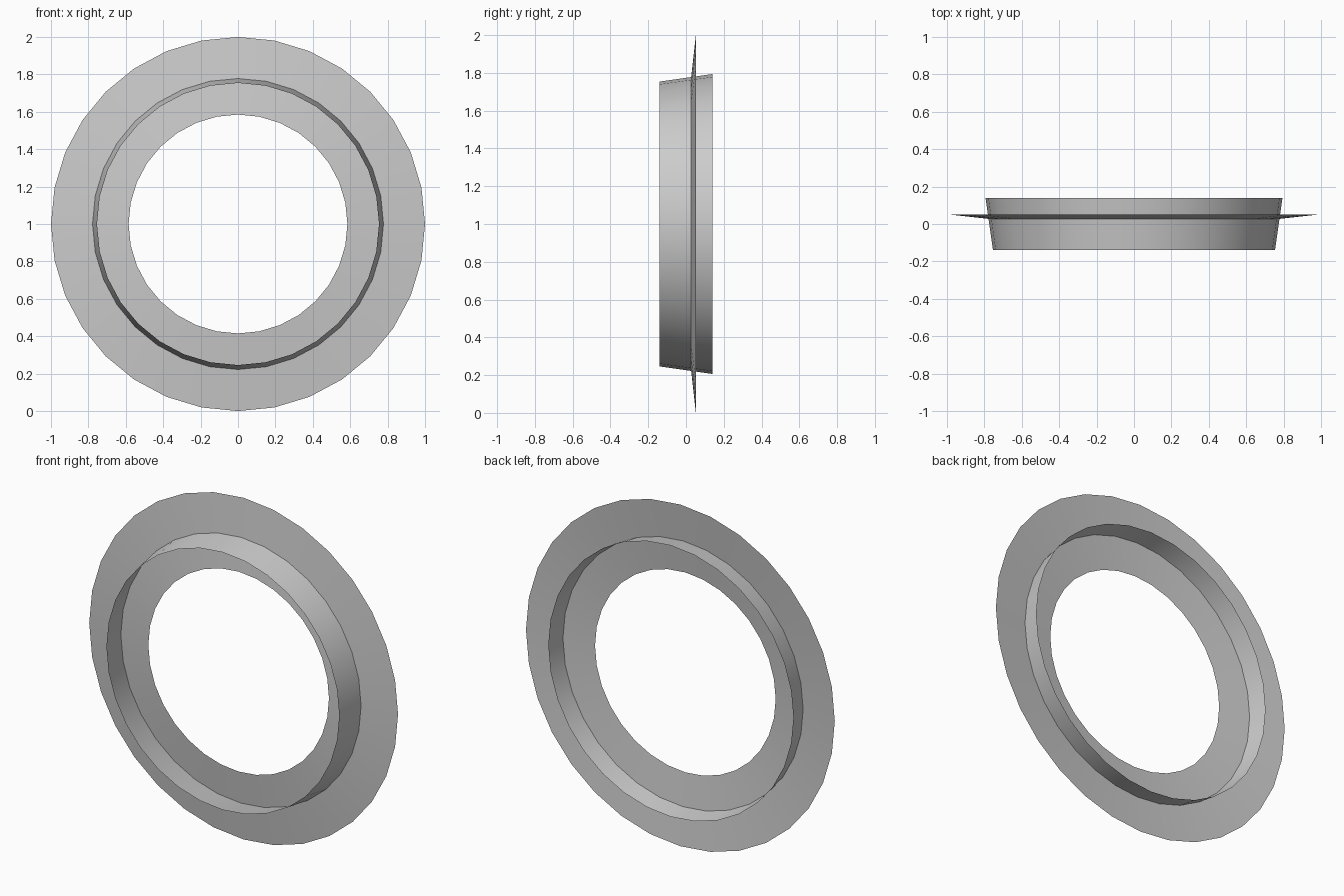
import bpy
import bmesh
from math import sin, cos, tau, radians

if "Cube" in bpy.data.objects:
    bpy.data.objects.remove(bpy.data.objects["Cube"])

SIDES = 32


def ring(name, profile):
    """Open surface turned around the y axis from (radius, y) points."""
    bm = bmesh.new()
    loops = []
    for r, y in profile:
        loops.append([bm.verts.new((r * sin(tau * i / SIDES), y,
                                    1 + r * cos(tau * i / SIDES)))
                      for i in range(SIDES)])
    for a, b in zip(loops, loops[1:]):
        for i in range(SIDES):
            j = (i + 1) % SIDES
            bm.faces.new((a[i], a[j], b[j], b[i]))
    bmesh.ops.recalc_face_normals(bm, faces=bm.faces)
    mesh = bpy.data.meshes.new(name)
    bm.to_mesh(mesh)
    bm.free()
    obj = bpy.data.objects.new(name, mesh)
    bpy.context.collection.objects.link(obj)
    bpy.context.view_layer.objects.active = obj
    obj.select_set(True)
    bpy.ops.object.shade_smooth_by_angle(angle=radians(30))
    obj.select_set(False)
    return obj


# Wide, slightly dished flat ring
ring("flat_ring", [(0.585, 0.006), (1.0, 0.052)])

# Narrow tapered band passing through it
ring("tapered_band", [(0.754, -0.14), (0.794, 0.14)])
